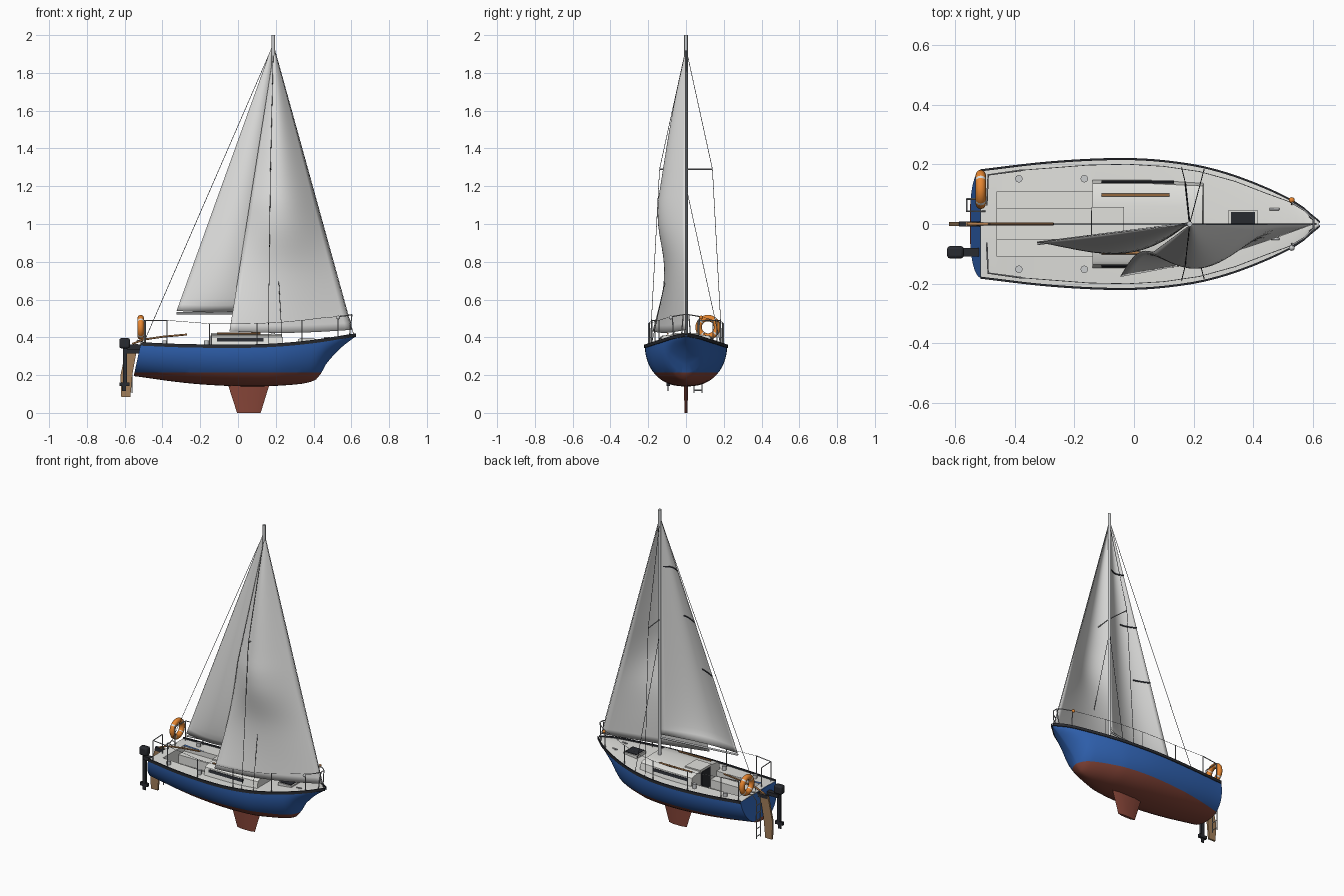
import bpy, bmesh, math
from mathutils import Vector

if "Cube" in bpy.data.objects:
    bpy.data.objects.remove(bpy.data.objects["Cube"])


def mat(name, *c):
    m = bpy.data.materials.new(name)
    m.diffuse_color = (*c, 1)
    m.use_nodes = True
    m.node_tree.nodes["Principled BSDF"].inputs["Base Color"].default_value = m.diffuse_color
    return m


BLUE = mat("hull_blue", .03, .125, .45)
RED = mat("antifoul_red", .24, .06, .04)
DECK = mat("deck_white", .75, .75, .72)
SAIL = mat("sail_white", .73, .73, .72)
DARK = mat("dark_grey", .022, .024, .03)
STEEL = mat("steel", .43, .44, .46)
ALLOY = mat("pale_alloy", .6, .61, .62)
ORANGE = mat("orange", .8, .24, .03)
TEAK = mat("teak", .42, .19, .065)
WOOD = mat("rudder_wood", .36, .21, .1)


# ---------- helpers ----------
def finish(name, bm, *mats, angle=35, recalc=True):
    if recalc:
        bmesh.ops.recalc_face_normals(bm, faces=bm.faces)
    me = bpy.data.meshes.new(name)
    bm.to_mesh(me)
    bm.free()
    for m in mats:
        me.materials.append(m)
    ob = bpy.data.objects.new(name, me)
    bpy.context.collection.objects.link(ob)
    bpy.ops.object.select_all(action='DESELECT')
    ob.select_set(True)
    bpy.context.view_layer.objects.active = ob
    bpy.ops.object.shade_smooth_by_angle(angle=math.radians(angle))
    return ob


def loft(bm, rings, closed=False, caps=(False, False)):
    vs = [[bm.verts.new(p) for p in r] for r in rings]
    n = len(vs[0])
    for a, b in zip(vs, vs[1:]):
        for i in range(n if closed else n - 1):
            j = (i + 1) % n
            bm.faces.new((a[i], a[j], b[j], b[i]))
    for ring, on in ((vs[0], caps[0]), (vs[-1], caps[1])):
        if on:
            bm.faces.new(ring)


def boxes(name, m, *bs):
    bm = bmesh.new()
    for x0, x1, y0, y1, z0, z1 in bs:
        loft(bm, [[(x, y0, z0), (x, y1, z0), (x, y1, z1), (x, y0, z1)] for x in (x0, x1)], True, (1, 1))
    return finish(name, bm, m)


def tubes(name, m, r, *paths):
    cu = bpy.data.curves.new(name, 'CURVE')
    cu.dimensions = '3D'
    cu.bevel_depth, cu.bevel_resolution, cu.use_fill_caps = r, 2, True
    for p in paths:
        s = cu.splines.new('POLY')
        s.points.add(len(p) - 1)
        for q, co in zip(s.points, p):
            q.co = (*co, 1)
    tmp = bpy.data.objects.new(name + "_curve", cu)
    bpy.context.collection.objects.link(tmp)
    bpy.context.view_layer.update()
    me = bpy.data.meshes.new_from_object(tmp.evaluated_get(bpy.context.evaluated_depsgraph_get()))
    bpy.data.objects.remove(tmp)
    bm = bmesh.new()
    bm.from_mesh(me)
    return finish(name, bm, m, angle=50)


def both(paths):
    return paths + [[(x, -y, z) for x, y, z in p] for p in paths]


def table(t, x):
    """smooth interpolation through (x, value) pairs"""
    i = max(k for k in range(len(t) - 1) if k == 0 or t[k][0] <= x)
    slope = lambda a, b: (t[b][1] - t[a][1]) / (t[b][0] - t[a][0])
    (x0, a), (x1, b) = t[i], t[i + 1]
    h = x1 - x0
    m0, m1 = slope(max(i - 1, 0), i + 1), slope(i, min(i + 2, len(t) - 1))
    s = (x - x0) / h
    return (a * (2*s**3 - 3*s*s + 1) + b * (3*s*s - 2*s**3)
            + h * m0 * (s**3 - 2*s*s + s) + h * m1 * (s**3 - s*s))


# ---------- hull ----------
half = lambda x: table([(-.515, .18), (-.3, .205), (-.1, .217), (.05, .215), (.2, .197), (.3, .173),
                        (.4, .138), (.5, .094), (.57, .053), (.62, .006)], x)
sheer = lambda x: table([(-.515, .366), (-.3, .357), (0, .354), (.2, .36), (.4, .379), (.62, .413)], x)
keel = lambda x: table([(-.515, .195), (-.3, .161), (-.1, .145), (.1, .14), (.3, .15), (.39, .166),
                        (.43, .192), (.46, .25), (.54, .34), (.62, .403)], x)
ST = sorted([-.46, -.14] + [-.515 + 1.135 * i / 44 for i in range(45)])
WATERLINE = .215


def section(s):
    hw, zs, zk = half(s), sheer(s), keel(s)
    p = .82 + .6 * max(0, min(1, (s - .2) / .3))
    rake = .037 * max(0, 1 - (s + .515) / .2)
    out = []
    for i in range(-12, 13):
        a = abs(i) / 12 * math.pi / 2
        k = math.cos(a)
        y = hw * math.sin(a) ** p * (1 if i > 0 else -1)
        out.append((s - rake * k, y, zs - (zs - zk) * k))
    return out


bm = bmesh.new()
loft(bm, [section(s) for s in ST], False, (True, True))
bmesh.ops.bisect_plane(bm, geom=bm.verts[:] + bm.edges[:] + bm.faces[:],
                       plane_co=(0, 0, WATERLINE), plane_no=(0, 0, 1))
for f in bm.faces:
    f.material_index = int(f.calc_center_median().z < WATERLINE)
finish("hull", bm, BLUE, RED, angle=40)

# deck with an opening for the cockpit
bm = bmesh.new()
rows = []
for s in ST:
    h, z = half(s), sheer(s) - .002
    c = .11 if s < -.139 else min(.11, h * .6)
    rows.append([bm.verts.new((s, y, z + d)) for y, d in ((-h, 0), (-c, .004), (c, .004), (h, 0))])
for a, b in zip(rows, rows[1:]):
    well = a[0].co.x > -.461 and b[0].co.x < -.139
    for i in range(3):
        if not (i == 1 and well):
            bm.faces.new((a[i], b[i], b[i + 1], a[i + 1]))
finish("deck", bm, DECK, recalc=False)

# dark rubbing strake along the sheer
bm = bmesh.new()
for sg in (1, -1):
    loft(bm, [[(s + (.005 if s > .61 else 0), sg * (half(s) + dy), sheer(s) + dz) for dy, dz in
               ((-.003, -.01), (.004, -.01), (.004, .008), (-.003, .008))] for s in ST], True, (1, 1))
finish("rubbing_strake", bm, DARK)

# cockpit well, seats
boxes("cockpit", DECK, (-.46, -.14, -.11, .11, .262, .27),
      *[(-.46, -.14, min(g*.05, g*.11), max(g*.05, g*.11), .265, .325) for g in (1, -1)],
      *[(-.466, -.134, min(g*.11, g*.114), max(g*.11, g*.114), .265, .357) for g in (1, -1)],
      (-.466, -.46, -.112, .112, .265, .364), (-.14, -.134, -.112, .112, .265, .358))

# ---------- cabin ----------
bm = bmesh.new()
prof = [(-.15, .345), (-.136, .402), (-.125, .409), (-.06, .416), (0, .418),
        (.06, .416), (.125, .409), (.136, .402), (.15, .345)]
loft(bm, [[(x - lean * (z - .345), y * (1 - lean), z) for y, z in prof]
          for x, lean in ((-.14, 0), (.05, 0), (.235, .06))], True, (1, 1))
finish("cabin", bm, DECK)
for g in (1, -1):
    w = boxes("cabin_window", DARK, (-.11, .134, -.003, .003, -.009, .009))
    w.location = (0, g * .1405, .387)
    w.rotation_euler = (g * .24, 0, 0)
boxes("companionway_door", DARK, (-.145, -.139, -.045, .045, .285, .41))
boxes("companionway_hatch", DECK, (-.142, -.033, -.057, .057, .405, .424))
tubes("roof_handrails", TEAK, .005, *both([[(-.11, .097, .42), (.12, .097, .42)]]))
boxes("fore_hatch_frame", DECK, (.318, .415, -.047, .047, .365, .391))
boxes("fore_hatch_glass", DARK, (.326, .406, -.04, .04, .39, .395))

# ---------- keel, rudder, motor, ladder ----------
bm = bmesh.new()
loft(bm, [[(a, 0, z), ((a*3 + b)/4, t, z), ((a + b*3)/4, t, z), (b, 0, z), ((a + b*3)/4, -t, z), ((a*3 + b)/4, -t, z)]
          for a, b, z, t in ((-.005, .12, 0, .008), (-.055, .168, .155, .011))], True, (1, 1))
finish("keel_fin", bm, RED)
bm = bmesh.new()
loft(bm, [[(x, y, z) for x, z in ((-.588, .36), (-.53, .365), (-.558, .21), (-.57, .085), (-.618, .085), (-.622, .2))]
          for y in (-.006, .006)], True, (1, 1))
finish("rudder", bm, WOOD)
boxes("rudder_head", DARK, (-.588, -.515, -.008, .008, .338, .362))
tubes("tiller", TEAK, .005, [(-.56, 0, .365), (-.5, 0, .388), (-.4, 0, .403), (-.27, 0, .415)])
cowl = boxes("motor_cowl", DARK, (-.628, -.572, -.116, -.074, .342, .396))
bv = cowl.modifiers.new("bevel", 'BEVEL')
bv.width, bv.segments = .01, 2
boxes("motor_leg", DARK, (-.61, -.588, -.103, -.087, .15, .345), (-.628, -.575, -.104, -.086, .142, .162),
      (-.6, -.52, -.11, -.08, .315, .338), (-.613, -.592, -.098, -.092, .115, .145))
tubes("boarding_ladder", STEEL, .0028,
      *[[(-.5, y, .375), (-.53, y, .385), (-.562, y, .35), (-.562, y, .105)] for y in (.043, .084)],
      *[[(-.562, .043, z), (-.562, .084, z)] for z in (.12, .17, .22, .27, .32)])

# ---------- deck fittings ----------
tubes("winches", ALLOY, .013, *both([[(x, .152, .35), (x, .152, .382)] for x in (-.387, -.167)]))
tubes("cleats", ALLOY, .0038, *both([[(.455, .05, .397), (.488, .05, .399)], [(.471, .05, .38), (.471, .05, .398)]]))
edge = lambda x, up, inset=.017: (x, half(x) - inset, sheer(x) + up)
tubes("stanchions", STEEL, .0025, *both([[edge(x, -.005), edge(x, .12)] for x in (-.15, .1, .34)]))
life = [(-.375, .181, .49)] + [edge(x, .118) for x in (-.15, -.02, .1, .22, .34, .44)] + [(.53, .072, .51)]
tubes("lifelines", STEEL, .0012, *both([life]))
push = [(-.495, .065, .49), (-.49, .165, .49), (-.375, .181, .49)]
tubes("pushpit", STEEL, .003, *both([push] + [[(x, y, .36), (x, y, z)] for x, y, z in push]))
tubes("pulpit", STEEL, .003, [(.53, .072, .51), (.575, .045, .515), (.603, .015, .52),
                              (.603, -.015, .52), (.575, -.045, .515), (.53, -.072, .51)],
      *both([[(.53, .066, .39), (.53, .072, .51)], [(.59, .024, .405), (.603, .015, .52)]]))
for nm, g, m in (("port_light", 1, ORANGE), ("starboard_light", -1, ALLOY)):
    bm = bmesh.new()
    bmesh.ops.create_uvsphere(bm, u_segments=12, v_segments=8, radius=.01)
    finish(nm, bm, m).location = (.53, g * .08, .505)

# lifebuoy with four narrow pale bands
bm = bmesh.new()
C = Vector((-.515, .116, .453))
loft(bm, [[C + Vector((.017 * math.sin(b), (.049 + .017 * math.cos(b)) * math.cos(a), (.049 + .017 * math.cos(b)) * math.sin(a)))
           for b in (math.tau * j / 12 for j in range(12))] for a in (math.tau * i / 40 for i in range(41))], True)
bmesh.ops.remove_doubles(bm, verts=bm.verts, dist=1e-5)
for f in bm.faces:
    d = f.calc_center_median() - C
    f.material_index = int(int(math.atan2(d.z, d.y) % math.tau / math.tau * 40) % 10 == 5)
finish("lifebuoy", bm, ORANGE, SAIL)

# ---------- rig ----------
MX = .187
tubes("mast", ALLOY, .0095, [(MX, 0, .41), (MX, 0, 2)])
tubes("boom", ALLOY, .006, [(MX, 0, .528), (-.325, -.065, .528)])
tubes("spreaders", STEEL, .003, *both([[(MX, 0, 1.29), (.172, .14, 1.29)]]))
tubes("stays", DARK, .0014, [(MX, 0, 1.95), (-.5, 0, .37)], [(MX, 0, 1.95), (.612, 0, .415)],
      *both([[(MX, 0, 1.93), (.172, .14, 1.29), (.16, .19, .36)], [(MX, 0, 1.2), (.235, .182, .365)]]))


def sail_point(tack, head, clew, foot, fullness, dip, u, v):
    luff = Vector(tack).lerp(Vector(head), v)
    leech = Vector(clew).lerp(Vector(head), v)
    p = luff.lerp(leech, u)
    p.y -= math.sin(math.pi * u) * (fullness(v) + foot * (1 - v) ** 3)
    if v < .46:  # leech hooks inward above the clew
        p.y += dip * u * math.sin(math.pi * v / .46)
    p.z -= .012 * math.sin(math.pi * u) * (1 - v) ** 8
    return p


def sail(name, *args):
    bm = bmesh.new()
    loft(bm, [[sail_point(*args, i / 20, min(j / 40, .993)) for i in range(21)] for j in range(41)])
    ob = finish(name, bm, SAIL, angle=60)
    so = ob.modifiers.new("cloth", 'SOLIDIFY')
    so.thickness, so.offset = .003, 0


main_full = lambda v: .055 * math.sin(math.pi * v ** .6)
jib_full = lambda v: table([(0, .0), (.12, .022), (.23, .045), (.385, .092), (.54, .082), (.8, .045), (1, 0)], v)
MAIN = ((.177, 0, .55), (.18, 0, 1.94), (-.325, -.062, .54), .04, main_full, 0)
JIB = ((.602, 0, .44), (.192, 0, 1.92), (-.045, -.176, .432), .02, jib_full, .034)
sail("mainsail", *MAIN)
sail("jib", *JIB)

# battens lying on the inner side of the mainsail
bm = bmesh.new()
for v in (.33, .56, .78):
    du = .1 / (.51 * (1 - v))
    pts = [sail_point(*MAIN, 1 - du + du * k / 6, v) for k in range(7)]
    loft(bm, [[p + Vector((0, dy, dz)) for dy, dz in ((0, -.004), (.005, -.004), (.005, .004), (0, .004))]
              for p in pts], True, (1, 1))
finish("battens", bm, DARK)
